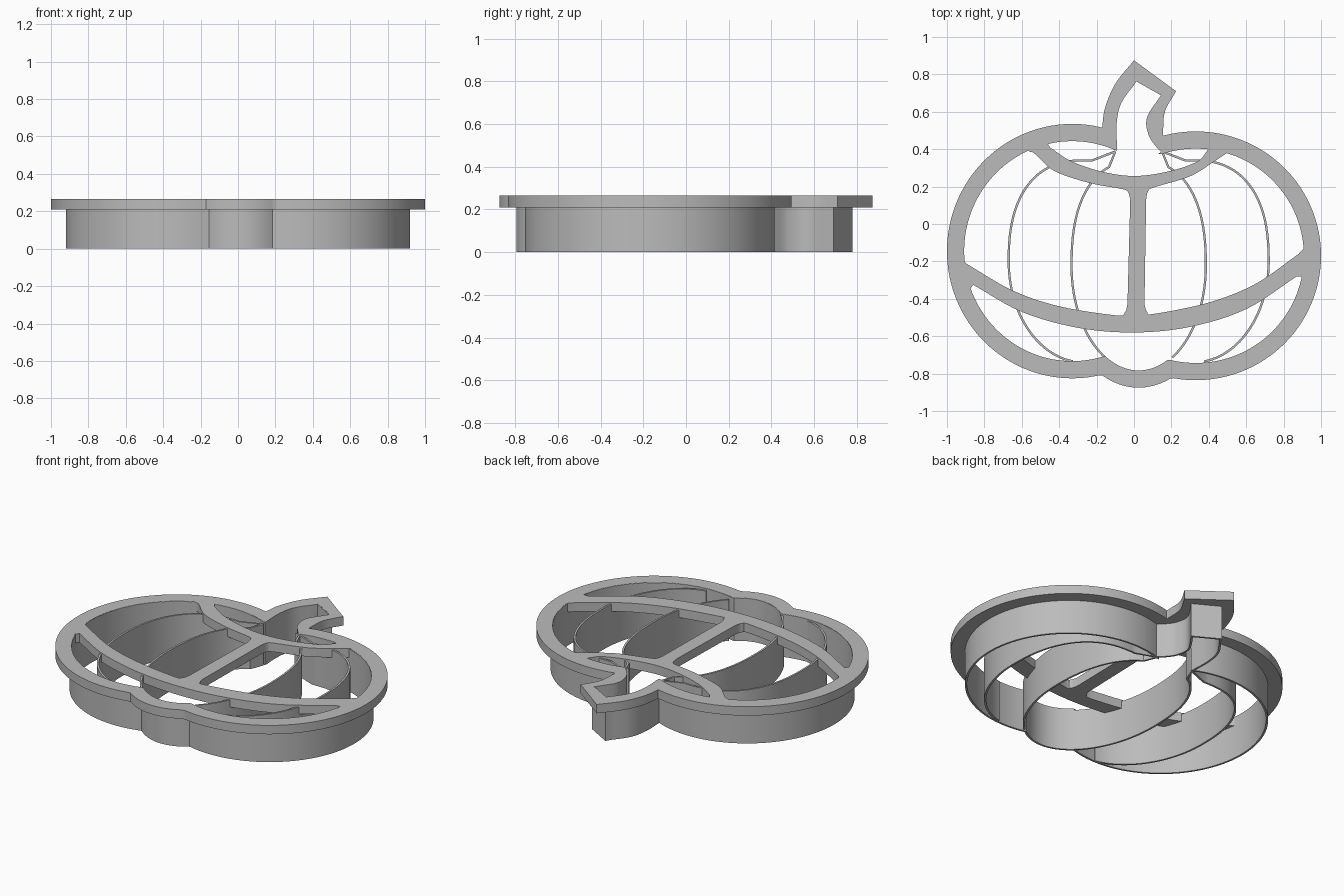
import bpy, bmesh, math
from mathutils import Vector

cube = bpy.data.objects.get("Cube")
if cube:
    bpy.data.objects.remove(cube, do_unlink=True)

TOP = 0.265          # upper face of the rim
RIM = 0.055          # rim thickness
BLADE = 0.012        # wall thickness
LEFT_LOBE = (-.33, -.145, .67, .68)
MID_LOBE = (.025, -.225, .445, .65)
RIGHT_LOBE = (.33, -.17, .67, .665)

grey = bpy.data.materials.new("plain grey")
grey.use_nodes = True
grey.diffuse_color = (.5, .5, .5, 1)
grey.node_tree.nodes["Principled BSDF"].inputs["Base Color"].default_value = (.5, .5, .5, 1)


def arc(lobe, start, end, offset=0.0, fullness=1.0, step=3):
    """Points along an ellipse; the upper half can be squarer (fullness < 1)."""
    cx, cy, rx, ry = lobe
    count = max(2, round(abs(end - start) / step))
    points = []
    for i in range(count + 1):
        angle = math.radians(start + (end - start) * i / count)
        c, s = math.cos(angle), math.sin(angle)
        power = fullness if s > 0 else 1.0
        points.append(Vector((cx + (rx + offset) * math.copysign(abs(c) ** power, c),
                              cy + (ry + offset) * math.copysign(abs(s) ** power, s))))
    return points


def outside(points, lobe, offset):
    cx, cy, rx, ry = lobe
    return [p for p in points
            if ((p.x - cx) / (rx + offset)) ** 2 + ((p.y - cy) / (ry + offset)) ** 2 >= 1]


def body(offset, start, end):
    """Lower outline of the three merged lobes, counter-clockwise."""
    left = outside(arc(LEFT_LOBE, start, 310, offset, step=2), MID_LOBE, offset)
    mid = arc(MID_LOBE, 200, 340, offset, step=2)
    mid = outside(outside(mid, LEFT_LOBE, offset), RIGHT_LOBE, offset)
    right = outside(arc(RIGHT_LOBE, -130, end, offset, step=2), MID_LOBE, offset)
    return left + mid + right


def smooth(*coords, steps=6):
    """Catmull-Rom curve through a few points."""
    p = [Vector(c) for c in coords]
    p = [p[0] * 2 - p[1]] + p + [p[-1] * 2 - p[-2]]
    result = []
    for a, b, c, d in zip(p, p[1:], p[2:], p[3:]):
        for i in range(steps):
            t = i / steps
            result.append((b * 2 + (c - a) * t + (a * 2 - b * 5 + c * 4 - d) * t ** 2
                           + (b * 3 - a - c * 3 + d) * t ** 3) / 2)
    return result + [p[-2]]


def tidy(points, closed):
    result = []
    for p in points:
        if not result or (p - result[-1]).length > .003:
            result.append(p)
    if closed and (result[0] - result[-1]).length < .003:
        result.pop()
    return result


def finish(name, bm):
    bmesh.ops.remove_doubles(bm, verts=bm.verts, dist=.0001)
    bmesh.ops.recalc_face_normals(bm, faces=bm.faces)
    mesh = bpy.data.meshes.new(name)
    bm.to_mesh(mesh)
    bm.free()
    mesh.materials.append(grey)
    obj = bpy.data.objects.new(name, mesh)
    bpy.context.collection.objects.link(obj)
    bpy.ops.object.select_all(action='DESELECT')
    obj.select_set(True)
    bpy.context.view_layer.objects.active = obj
    bpy.ops.object.shade_smooth_by_angle(angle=math.radians(30))
    return obj


def blade(name, points, height, closed=False):
    """Thin upright wall following a path."""
    points = tidy(points, closed)
    n = len(points)
    bm = bmesh.new()
    rings = []
    for i, p in enumerate(points):
        before = points[i - 1] if closed or i else None
        after = points[(i + 1) % n] if closed or i < n - 1 else None
        d1 = (p - before).normalized() if before else (after - p).normalized()
        d2 = (after - p).normalized() if after else d1
        n1, n2 = Vector((-d1.y, d1.x)), Vector((-d2.y, d2.x))
        side = (n1 + n2) / max(.5, 1 + n1.dot(n2)) * BLADE / 2
        rings.append([bm.verts.new((q.x, q.y, z)) for q, z in
                      ((p - side, 0), (p + side, 0), (p + side, height), (p - side, height))])
    for i in range(n if closed else n - 1):
        a, b = rings[i], rings[(i + 1) % n]
        for k in range(4):
            bm.faces.new((a[k], a[k - 1], b[k - 1], b[k]))
    if not closed:
        bm.faces.new(rings[0])
        bm.faces.new(rings[-1])
    return finish(name, bm)


def plate(name, loops, bottom, top):
    """Flat plate from an outer loop followed by hole loops."""
    curve = bpy.data.curves.new(name, 'CURVE')
    curve.dimensions = '2D'
    curve.fill_mode = 'BOTH'
    curve.extrude = (top - bottom) / 2
    for loop in loops:
        loop = tidy(loop, True)
        spline = curve.splines.new('POLY')
        spline.points.add(len(loop) - 1)
        for point, p in zip(spline.points, loop):
            point.co = (p.x, p.y, 0, 1)
        spline.use_cyclic_u = True
    helper = bpy.data.objects.new(name + " outline", curve)
    bpy.context.collection.objects.link(helper)
    bpy.context.view_layer.update()
    mesh = bpy.data.meshes.new_from_object(
        helper.evaluated_get(bpy.context.evaluated_depsgraph_get()))
    bm = bmesh.new()
    bm.from_mesh(mesh)
    bmesh.ops.translate(bm, verts=bm.verts, vec=(0, 0, (top + bottom) / 2))
    bpy.data.objects.remove(helper, do_unlink=True)
    bpy.data.meshes.remove(mesh)
    return finish(name, bm)


# Rim outline: lobes plus the stem
outline = (body(0, 76, 105)
           + smooth((.155, .48), (.165, .6), (.225, .71))
           + smooth((0, .875), (-.1, .75), (-.155, .62), (-.17, .52)))

# Openings between the rim, the two curved bars and the upright post
INNER = -.09
left_opening = (arc(LEFT_LOBE, 114, 185, INNER)
                + smooth((-.9, -.21), (-.65, -.355), (-.4, -.44), (-.1, -.488),
                         (-.05, -.475), (-.035, -.43))
                + smooth((-.02, .13), (-.035, .175), (-.08, .19), (-.24, .22),
                         (-.425, .283), (-.53, .375), (-.56, .387)))
right_opening = (arc(RIGHT_LOBE, 4, 72, INNER)
                 + smooth((.505, .385), (.43, .335), (.3, .255), (.11, .197),
                          (.075, .175), (.065, .13))
                 + smooth((.056, -.43), (.07, -.47), (.11, -.48), (.4, -.42),
                          (.65, -.32), (.88, -.16)))
lower_opening = (body(INNER, 200, -11)
                 + smooth((.87, -.28), (.6, -.455), (.3, -.55), (0, -.58),
                          (-.3, -.555), (-.6, -.47), (-.86, -.325)))
stem_right = smooth((.15, .385), (.115, .42), (.077, .48), (.07, .57), (.147, .69))
stem_left = smooth((.015, .765), (-.067, .65), (-.093, .535), (-.09, .4))
top_opening = (arc(LEFT_LOBE, 103, 67, INNER) + stem_left[::-1] + stem_right[::-1]
               + arc(RIGHT_LOBE, 108, 83, INNER)
               + smooth((.39, .39), (.34, .335), (.2, .285), (.02, .257),
                        (-.15, .275), (-.33, .333), (-.45, .41)))
plate("rim_with_bars", [outline, left_opening, right_opening, lower_opening, top_opening],
      TOP - RIM, TOP)

# Outer cutting wall
shift = BLADE / 2
wall_stem = [p + Vector((shift, 0)) for p in stem_right]
wall_stem += [p + Vector((-shift, shift if i == 0 else 0)) for i, p in enumerate(stem_left)]
blade("outer_wall", body(-.086, 67, 110) + wall_stem, TOP - .001, closed=True)

# Inner rib walls, mirrored about the middle lobe
hook = [Vector((-.1, .388))]
ribs = {
    "inner_rib": arc(MID_LOBE, 240, 112, -.086, .833) + hook,
    "side_rib": arc((-.27, -.2, .4, .54), 262, 86, 0, .833) + hook,
}
for name, path in ribs.items():
    blade("right_" + name, path, TOP - .01)
    mirrored = [Vector((2 * MID_LOBE[0] - p.x, p.y)) for p in path]
    blade("left_" + name, mirrored, TOP - .01)
